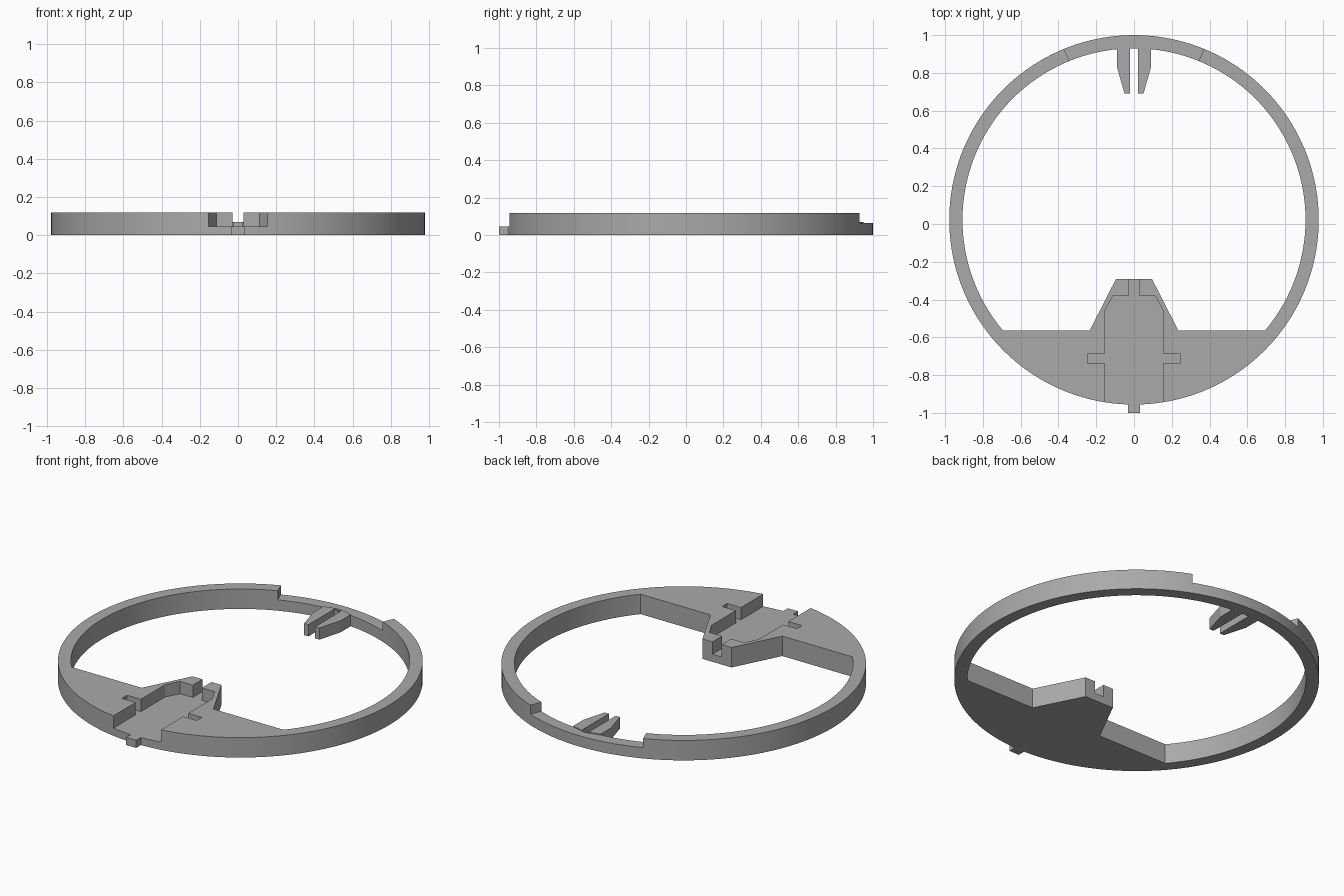
import bpy, bmesh, math

cube = bpy.data.objects.get("Cube")
if cube:
    bpy.data.objects.remove(cube, do_unlink=True)

CY, R_OUT, R_IN = 0.022, 0.978, 0.908   # ring centre and radii
H, FLOOR, STEP = 0.118, 0.045, 0.064    # full height, pocket floor, lowered rim

grey = bpy.data.materials.new("plain grey")
grey.use_nodes = True
grey.diffuse_color = (0.4, 0.4, 0.4, 1)
grey.node_tree.nodes["Principled BSDF"].inputs["Base Color"].default_value = (0.4, 0.4, 0.4, 1)


def prism(name, outline, z0, z1):
    """Extrude a counter-clockwise outline from z0 to z1."""
    bm = bmesh.new()
    face = bm.faces.new([bm.verts.new((x, y, z0)) for x, y in outline])
    top = bmesh.ops.extrude_face_region(bm, geom=[face])["geom"]
    bmesh.ops.translate(bm, vec=(0, 0, z1 - z0),
                        verts=[v for v in top if isinstance(v, bmesh.types.BMVert)])
    bmesh.ops.recalc_face_normals(bm, faces=bm.faces)
    mesh = bpy.data.meshes.new(name)
    bm.to_mesh(mesh)
    bm.free()
    mesh.materials.append(grey)
    obj = bpy.data.objects.new(name, mesh)
    bpy.context.collection.objects.link(obj)
    return obj


def mirrored(half):
    """Close a right-hand outline with its mirror image."""
    return half + [(-x, y) for x, y in reversed(half) if x > 0]


def arc(radius, start, end, steps):
    """Points on the ring, angles in radians from +x."""
    return [(radius * math.cos(a), CY + radius * math.sin(a))
            for a in (start + (end - start) * i / steps for i in range(steps + 1))]


def cut(target, cutter):
    cutter.hide_render = True
    mod = target.modifiers.new("cut", "BOOLEAN")
    mod.operation, mod.solver, mod.object = "DIFFERENCE", "EXACT", cutter
    bpy.context.view_layer.objects.active = target
    bpy.ops.object.modifier_apply(modifier=mod.name)
    bpy.data.objects.remove(cutter, do_unlink=True)


# Ring with its front plate: a disc minus the open centre
ring = prism("ring_and_plate", arc(R_OUT, 0, 2 * math.pi, 160)[:-1], 0, H)
chord = math.asin((-0.565 - CY) / R_IN)
opening = arc(R_IN, chord, math.pi - chord, 120)
opening += [(-0.235, -0.565), (-0.095, -0.29), (0.095, -0.29), (0.235, -0.565)]
cut(ring, prism("opening_cutter", opening, -0.1, 0.3))

# Pocket with side slots and a narrow channel, open at both ends
pocket = [(0.155, -1.1), (0.155, -0.735), (0.245, -0.735), (0.245, -0.687),
          (0.155, -0.687), (0.155, -0.46), (0.112, -0.38), (0.03, -0.38), (0.03, -0.2)]
cut(ring, prism("pocket_cutter", mirrored(pocket), FLOOR, 0.3))

# Lowered section of the rim at the back
half_angle = math.radians(22.2)
wedge = arc(0.8, math.pi / 2 + half_angle, math.pi / 2 - half_angle, 1)
wedge += arc(1.2, math.pi / 2 - half_angle, math.pi / 2 + half_angle, 8)
cut(ring, prism("rim_cutter", wedge, STEP, 0.3))

# Forked clip at the back
fork = [(0.022, 0.935), (0.022, 0.69), (0.05, 0.69), (0.09, 0.83), (0.09, 0.927), (0, 0.95)]
prism("back_prongs", mirrored(fork), 0, STEP + 0.005)

# Small locating tab at the front
prism("front_tab", mirrored([(0.033, -1.0), (0.033, -0.94)]), 0, FLOOR)

# Smooth curved walls, sharp corners
bpy.ops.object.select_all(action="DESELECT")
ring.select_set(True)
bpy.context.view_layer.objects.active = ring
bpy.ops.object.shade_smooth_by_angle(angle=math.radians(20))
